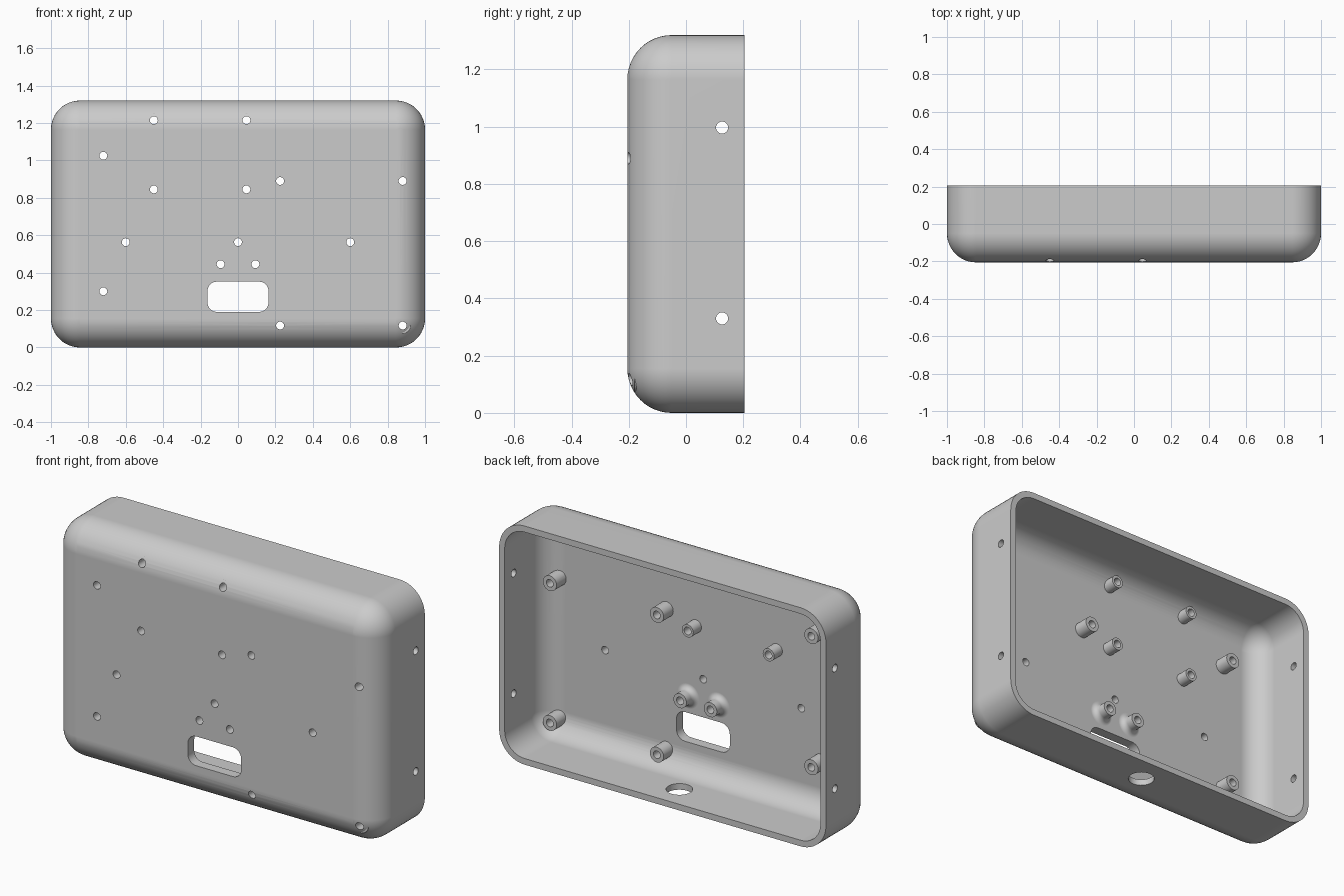
import bpy, bmesh, math
from mathutils import Matrix, Vector

HALF_X, HEIGHT, FRONT, BACK = 1.0, 1.32, -0.205, 0.205
RADIUS, WALL, FLOOR = 0.155, 0.034, -0.15
HOLE = 0.021

old = bpy.data.objects.get("Cube")
if old:
    bpy.data.objects.remove(old, do_unlink=True)

grey = bpy.data.materials.new("light_grey_plastic")
grey.use_nodes = True
grey.diffuse_color = (0.6, 0.6, 0.6, 1)
grey.node_tree.nodes["Principled BSDF"].inputs["Base Color"].default_value = (0.6, 0.6, 0.6, 1)


def make_object(name, bm, helper=False):
    bmesh.ops.recalc_face_normals(bm, faces=bm.faces)
    mesh = bpy.data.meshes.new(name)
    bm.to_mesh(mesh)
    bm.free()
    mesh.materials.append(grey)
    obj = bpy.data.objects.new(name, mesh)
    bpy.context.collection.objects.link(obj)
    obj.hide_render = helper
    return obj


def rounded_rect(cx, cz, hx, hz, r, y, steps=12):
    """Points of a rounded rectangle facing along y."""
    pts = []
    for q, (sx, sz) in enumerate([(1, 1), (-1, 1), (-1, -1), (1, -1)]):
        for i in range(steps + 1):
            a = math.pi / 2 * (q + i / steps)
            pts.append(Vector((cx + sx * (hx - r) + r * math.cos(a), y,
                               cz + sz * (hz - r) + r * math.sin(a))))
    return pts


def loft(bm, rings):
    """Skin rings of points in order and cap both ends."""
    loops = [[bm.verts.new(p) for p in ring] for ring in rings]
    for a, b in zip(loops, loops[1:]):
        for i in range(len(a)):
            j = (i + 1) % len(a)
            bm.faces.new((a[i], a[j], b[j], b[i]))
    bm.faces.new(loops[0])
    bm.faces.new(loops[-1])
    bmesh.ops.remove_doubles(bm, verts=bm.verts, dist=1e-5)


def cylinder(bm, x, z, r, y0, y1, r0=None):
    """Cylinder along y; r0 is the radius at y0."""
    rot = Matrix.Rotation(-math.pi / 2, 4, 'X')
    bmesh.ops.create_cone(bm, cap_ends=True, segments=32, radius1=r0 or r, radius2=r,
                          depth=y1 - y0,
                          matrix=Matrix.Translation((x, (y0 + y1) / 2, z)) @ rot)


def tray_rings(inset, radius, y_front, y_back, steps=12):
    """Rings of a tray side, from its flat face over the fillet to its rim."""
    rings = []
    for i in range(steps + 1):
        a = math.pi / 2 * i / steps
        d = radius * (1 - math.sin(a))
        rings.append(rounded_rect(0, HEIGHT / 2, HALF_X - inset - d, HEIGHT / 2 - inset - d,
                                  radius - d, y_front + radius * (1 - math.cos(a))))
    rings.append(rounded_rect(0, HEIGHT / 2, HALF_X - inset, HEIGHT / 2 - inset, radius, y_back))
    return rings


# Open-backed rounded shell
bm = bmesh.new()
loft(bm, tray_rings(0, RADIUS, FRONT, BACK)
     + tray_rings(WALL, RADIUS - WALL, FLOOR, BACK)[::-1])
shell = make_object("enclosure_shell", bm)

# Screw positions on the front panel
wide = [(x, z) for x in (0.225, 0.88) for z in (0.117, 0.89)] + [(-0.72, 0.3), (-0.72, 1.025)]
narrow = [(x, z) for x in (-0.45, 0.045) for z in (0.845, 1.215)]
flared = [(-0.093, 0.445), (0.093, 0.445)]
plain = [(x, 0.563) for x in (-0.6, 0, 0.6)]

# Standoffs
bm = bmesh.new()
for x, z in wide:
    cylinder(bm, x, z, 0.042, FLOOR - 0.03, -0.066)
for x, z in narrow:
    cylinder(bm, x, z, 0.035, FLOOR - 0.03, -0.078)
for x, z in flared:
    # Post with a concave flare at its foot
    profile = [(0.04, -0.08)]
    for i in range(9):
        a = math.pi / 2 * i / 8
        profile.append((0.07 - 0.03 * math.cos(a), FLOOR + 0.03 * (1 - math.sin(a))))
    profile.append((0.07, FLOOR - 0.03))
    part = bmesh.new()
    loft(part, [[Vector((x + r * math.cos(t * math.pi / 16), y, z + r * math.sin(t * math.pi / 16)))
                 for t in range(32)] for r, y in profile])
    bmesh.ops.recalc_face_normals(part, faces=part.faces)
    temp = bpy.data.meshes.new("flare")
    part.to_mesh(temp)
    part.free()
    bm.from_mesh(temp)
    bpy.data.meshes.remove(temp)
standoffs = make_object("standoffs", bm, helper=True)

# Screw holes, window and cable hole
bm = bmesh.new()
for x, z in wide + narrow + flared + plain:
    cylinder(bm, x, z, HOLE, FRONT - 0.1, 0)
part = bmesh.new()
loft(part, [rounded_rect(0, 0.271, 0.163, 0.081, 0.05, y, 6) for y in (FRONT - 0.1, 0)])
window = make_object("window_cutter", part, helper=True)
bm.from_mesh(window.data)
for z in (0.33, 0.997):
    for side in (-1, 1):
        bmesh.ops.create_cone(bm, cap_ends=True, segments=32, radius1=HOLE, radius2=HOLE, depth=0.2,
                              matrix=Matrix.Translation((side, 0.126, z)) @ Matrix.Rotation(math.pi / 2, 4, 'Y'))
bmesh.ops.create_cone(bm, cap_ends=True, segments=48, radius1=0.067, radius2=0.067, depth=0.15,
                      matrix=Matrix.Translation((0, 0.058, 0)))
holes = make_object("hole_cutters", bm, helper=True)

# Combine
bpy.ops.object.select_all(action='DESELECT')
bpy.context.view_layer.objects.active = shell
shell.select_set(True)
for tool, operation in ((standoffs, 'UNION'), (holes, 'DIFFERENCE')):
    mod = shell.modifiers.new(tool.name, 'BOOLEAN')
    mod.solver = 'EXACT'
    mod.operation = operation
    mod.object = tool
    bpy.ops.object.modifier_apply(modifier=mod.name)
for tool in (standoffs, window, holes):
    bpy.data.objects.remove(tool, do_unlink=True)

# Smooth fillets, crisp rims and hole edges
bpy.ops.object.shade_smooth_by_angle(angle=math.radians(30))
mod = shell.modifiers.new("flat_panel_normals", 'WEIGHTED_NORMAL')
mod.keep_sharp = True
